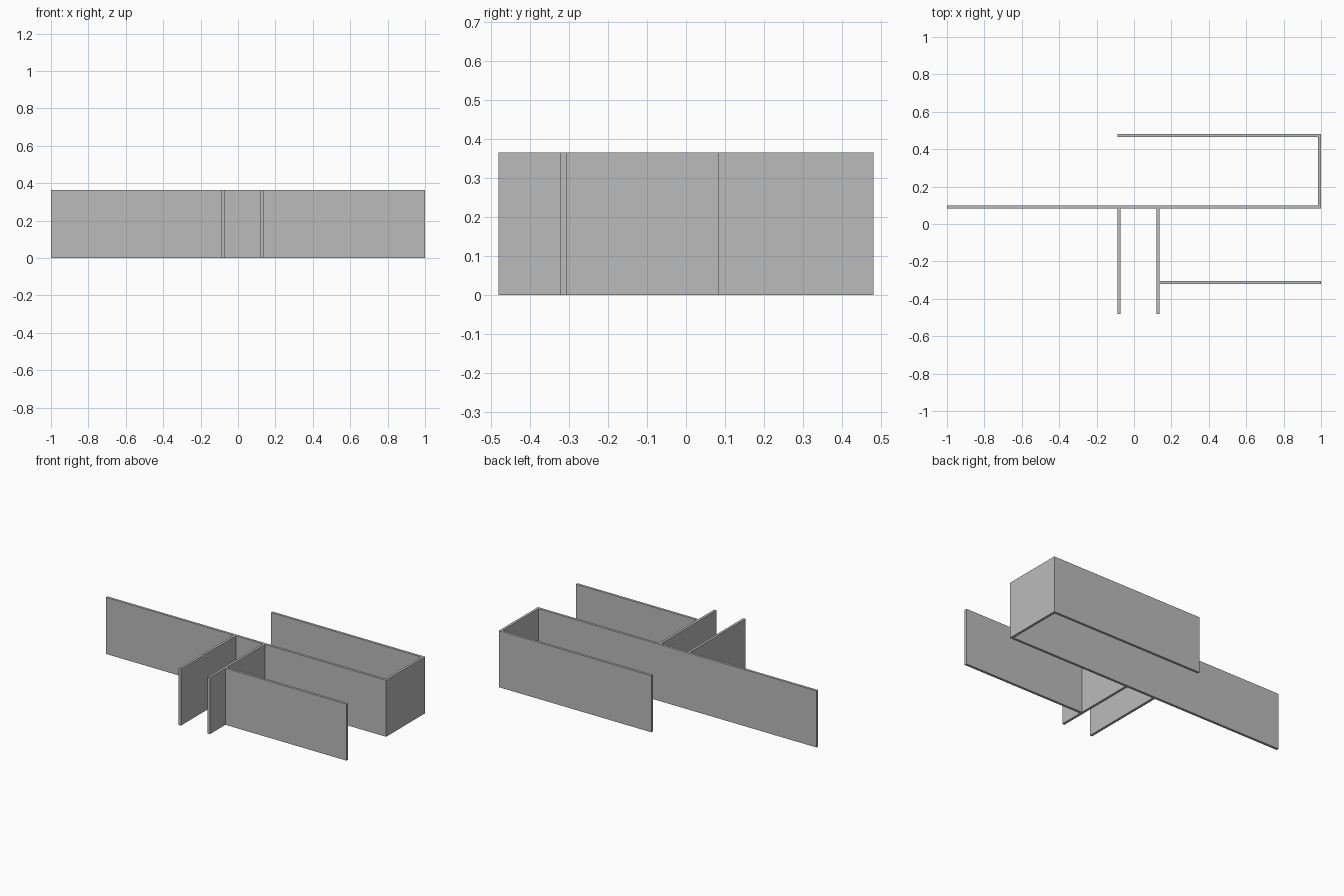
import bpy
import bmesh
from mathutils import Matrix, Vector

cube = bpy.data.objects.get("Cube")
if cube:
    bpy.data.objects.remove(cube, do_unlink=True)

HEIGHT = 0.365
T = 0.016  # wall thickness

# Plain grey plaster
grey = bpy.data.materials.new("plain_grey")
grey.use_nodes = True
colour = (0.5, 0.5, 0.5, 1)
grey.diffuse_color = colour
grey.node_tree.nodes["Principled BSDF"].inputs["Base Color"].default_value = colour


def wall(name, x0, x1, y0, y1):
    """Upright slab standing on the ground, given its plan rectangle."""
    size = Vector((x1 - x0, y1 - y0, HEIGHT))
    centre = Vector(((x0 + x1) / 2, (y0 + y1) / 2, HEIGHT / 2))
    bm = bmesh.new()
    bmesh.ops.create_cube(bm, size=1, matrix=Matrix.Diagonal(size.to_4d()))
    mesh = bpy.data.meshes.new(name)
    bm.to_mesh(mesh)
    bm.free()
    mesh.materials.append(grey)
    obj = bpy.data.objects.new(name, mesh)
    obj.location = centre
    bpy.context.collection.objects.link(obj)


MAIN = 0.082     # front face of the long wall
BACK = 0.48      # outer face of the back wall
HALL_R = -0.088  # outer face of the right passage wall
HALL_L = 0.119   # inner face of the left passage wall

# Long wall and the back room
wall("long_wall", -1, 1 - T, MAIN, MAIN + T)
wall("end_wall", 1 - T, 1, MAIN, BACK - T)
wall("back_wall", HALL_R, 1, BACK - T, BACK)

# Passage walls running to the front
wall("right_passage_wall", HALL_R, HALL_R + T, -BACK, MAIN)
wall("left_passage_wall", HALL_L, HALL_L + T, -BACK, MAIN)

# Front room wall
wall("front_wall", HALL_L + T, 1, -0.321, -0.321 + T)
